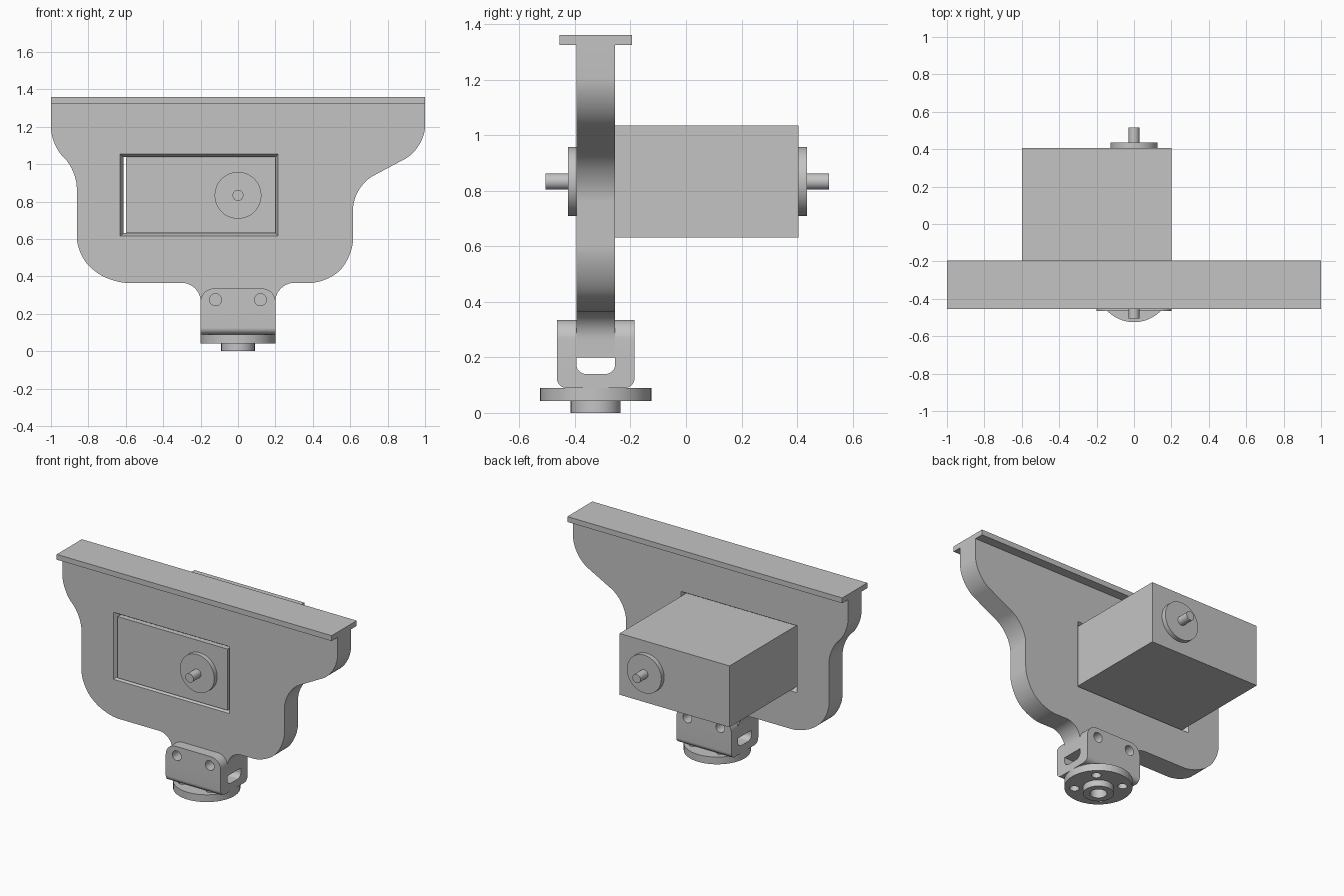
import bpy
import bmesh
from math import cos, sin, pi, radians
from mathutils import Vector

cube = bpy.data.objects.get("Cube")
if cube:
    bpy.data.objects.remove(cube, do_unlink=True)

GREY = (0.55, 0.55, 0.55, 1.0)
metal = bpy.data.materials.new("plain_grey_metal")
metal.use_nodes = True
metal.diffuse_color = GREY
metal.node_tree.nodes["Principled BSDF"].inputs["Base Color"].default_value = GREY

PLATE_FRONT, PLATE_BACK = -0.395, -0.255
MID = (PLATE_FRONT + PLATE_BACK) / 2
parts = []


def rounded(corners, steps=10):
    """Closed outline from (u, v, trim) corners, each trim turned into a curve."""
    out = []
    n = len(corners)
    for i, (u, v, trim) in enumerate(corners):
        c = Vector((u, v))
        if not trim:
            out.append(c)
            continue
        a = c + (Vector(corners[i - 1][:2]) - c).normalized() * trim
        b = c + (Vector(corners[(i + 1) % n][:2]) - c).normalized() * trim
        ha, hb = a.lerp(c, 0.55), b.lerp(c, 0.55)
        for k in range(steps + 1):
            t = k / steps
            s = 1 - t
            out.append(a * s**3 + ha * 3 * s * s * t + hb * 3 * s * t * t + b * t**3)
    return out


def rect(u0, u1, v0, v1):
    return [Vector(p) for p in ((u0, v0), (u1, v0), (u1, v1), (u0, v1))]


def circle(u, v, r, n=48):
    return [Vector((u + r * cos(2 * pi * i / n), v + r * sin(2 * pi * i / n))) for i in range(n)]


PLACE = {
    "x": lambda p, d: (d, p.x, p.y),
    "y": lambda p, d: (p.x, d, p.y),
    "z": lambda p, d: (p.x, p.y, d),
}


def loft(name, axis, *sections):
    """Solid through (outline, depth) sections along an axis."""
    bm = bmesh.new()
    rings = [[bm.verts.new(PLACE[axis](p, d)) for p in pts] for pts, d in sections]
    bm.faces.new(rings[0])
    bm.faces.new(rings[-1])
    n = len(rings[0])
    for a, b in zip(rings, rings[1:]):
        for i in range(n):
            j = (i + 1) % n
            bm.faces.new((a[i], a[j], b[j], b[i]))
    bmesh.ops.recalc_face_normals(bm, faces=bm.faces)
    mesh = bpy.data.meshes.new(name)
    bm.to_mesh(mesh)
    bm.free()
    mesh.materials.append(metal)
    ob = bpy.data.objects.new(name, mesh)
    bpy.context.collection.objects.link(ob)
    parts.append(ob)
    return ob


def prism(name, axis, outline, d0, d1):
    return loft(name, axis, (outline, d0), (outline, d1))


def combine(target, tool, operation="DIFFERENCE"):
    """Apply a boolean and discard the tool."""
    mod = target.modifiers.new("cut", "BOOLEAN")
    mod.operation = operation
    mod.solver = "EXACT"
    mod.object = tool
    bpy.context.view_layer.objects.active = target
    bpy.ops.object.modifier_apply(modifier=mod.name)
    parts.remove(tool)
    bpy.data.objects.remove(tool, do_unlink=True)


# Curved main plate with its lower tang
plate = prism("main_plate", "y", rounded([
    (-1, 1.33, 0), (-1, 1.105, 0.09), (-0.862, 0.965, 0.09),
    (-0.862, 0.51, 0.1), (-0.69, 0.365, 0.1),
    (-0.2, 0.365, 0.1), (-0.2, 0.2, 0), (0.2, 0.2, 0), (0.2, 0.365, 0.1),
    (0.475, 0.365, 0.09), (0.615, 0.5, 0.1),
    (0.615, 0.88, 0.12), (1, 1.085, 0.12), (1, 1.33, 0),
]), PLATE_FRONT, PLATE_BACK)

# Window flared toward both faces of the plate
wide, narrow = rect(-0.63, 0.215, 0.615, 1.055), rect(-0.611, 0.201, 0.632, 1.037)
flare = 0.03
combine(plate, loft(
    "window_cutter", "y",
    (wide, PLATE_FRONT - 0.01), (wide, PLATE_FRONT), (narrow, PLATE_FRONT + flare),
    (narrow, PLATE_BACK - flare), (wide, PLATE_BACK), (wide, PLATE_BACK + 0.01)))

# Top rail
prism("top_rail", "z", rect(-1, 1, MID - 0.13, MID + 0.13), 1.325, 1.36)

# Box through the window, with a collar and shaft on each end
BOX_BACK = 0.405
prism("motor_box", "y", rect(-0.6, 0.2, 0.632, 1.035), PLATE_FRONT, BOX_BACK)
for label, face, out in (("front", PLATE_FRONT, -1), ("back", BOX_BACK, 1)):
    prism(label + "_collar", "y", circle(0, 0.833, 0.125), face, face + out * 0.03)
    prism(label + "_shaft", "y", circle(0, 0.833, 0.029, 32), face, face + out * 0.11)

# Clevis gripping the tang
clevis = prism("clevis", "x", rounded([
    (MID - 0.14, 0.09, 0.035), (MID + 0.14, 0.09, 0.035),
    (MID + 0.14, 0.335, 0), (PLATE_BACK, 0.335, 0),
    (PLATE_BACK, 0.14, 0.035), (PLATE_FRONT, 0.14, 0.035),
    (PLATE_FRONT, 0.335, 0), (MID - 0.14, 0.335, 0),
]), -0.2, 0.2)
combine(clevis, prism("clevis_outline", "y", rounded([
    (-0.2, 0.05, 0), (0.2, 0.05, 0), (0.2, 0.335, 0.07), (-0.2, 0.335, 0.07),
]), MID - 0.3, MID + 0.3), "INTERSECT")
for side in (-1, 1):
    combine(clevis, prism("bolt_cutter", "y", circle(side * 0.12, 0.275, 0.032, 32),
                          MID - 0.3, MID + 0.3))

# Round flange with four bolt holes and a bored boss
flange = prism("round_flange", "z", circle(0, MID, 0.2, 64), 0.042, 0.09)
for sx in (-1, 1):
    for sy in (-1, 1):
        combine(flange, prism("hole_cutter", "z",
                              circle(sx * 0.1, MID + sy * 0.1, 0.028, 32), 0, 0.2))
boss = prism("boss", "z", circle(0, MID, 0.09), 0, 0.042)
for ob in (boss, flange):
    combine(ob, prism("bore_cutter", "z", circle(0, MID, 0.05), -0.1, 0.2))

# Smooth curved walls, keep edges crisp
bpy.ops.object.select_all(action="DESELECT")
for ob in parts:
    ob.select_set(True)
bpy.context.view_layer.objects.active = plate
bpy.ops.object.shade_smooth_by_angle(angle=radians(30))
